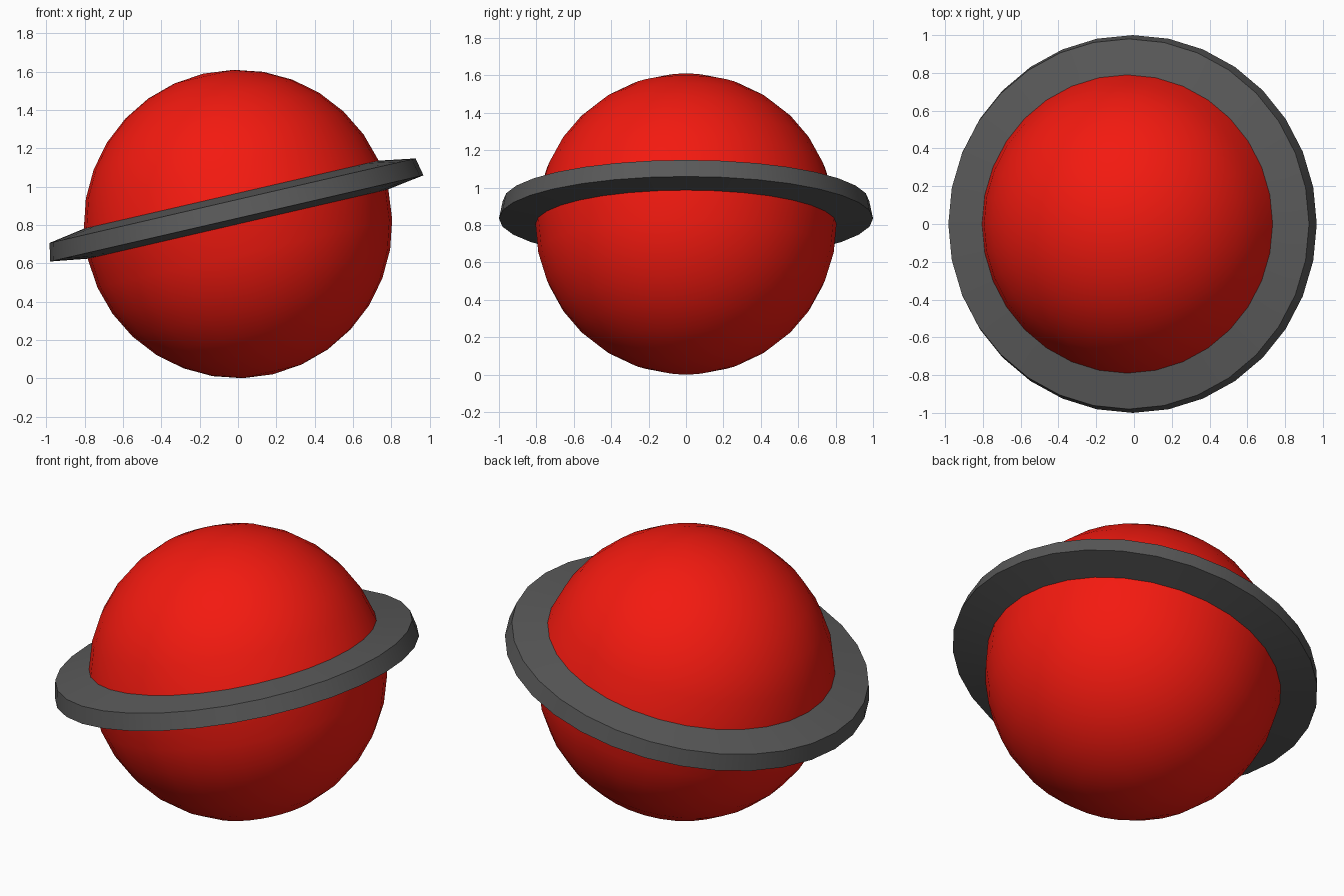
import bpy, bmesh
from math import radians, sin, cos, pi

if "Cube" in bpy.data.objects:
    bpy.data.objects.remove(bpy.data.objects["Cube"])

SEG, R = 32, 0.805
STEP = pi / 16
TILT = radians(-13)


def material(name, color):
    m = bpy.data.materials.new(name)
    m.diffuse_color = color
    m.use_nodes = True
    m.node_tree.nodes["Principled BSDF"].inputs["Base Color"].default_value = m.diffuse_color
    return m


def finish(bm, name, mat=None):
    bmesh.ops.recalc_face_normals(bm, faces=bm.faces)
    me = bpy.data.meshes.new(name)
    bm.to_mesh(me)
    bm.free()
    ob = bpy.data.objects.new(name, me)
    bpy.context.collection.objects.link(ob)
    ob.location = (0, 0, R)
    ob.rotation_euler = (0, TILT, 0)
    if mat:
        me.materials.append(mat)
    bpy.ops.object.select_all(action='DESELECT')
    ob.select_set(True)
    bpy.context.view_layer.objects.active = ob
    bpy.ops.object.shade_smooth_by_angle(angle=radians(30))
    return ob


# Globe, with the band just above the equator left open for the ring
bm = bmesh.new()
bmesh.ops.create_uvsphere(bm, u_segments=SEG, v_segments=16, radius=R)
bmesh.ops.recalc_face_normals(bm, faces=bm.faces)
band = [f for f in bm.faces if 0 < f.calc_center_median().z < R * sin(STEP)]
bmesh.ops.delete(bm, geom=band, context='FACES')
finish(bm, "globe", material("red", (0.9, 0.01, 0.005, 1)))

# Ring: tapered profile growing out of that band
profile = [(R, 0), (1.0, 0.03), (0.98, 0.125), (R * cos(STEP), R * sin(STEP))]
bm = bmesh.new()
loops = [[bm.verts.new((r * cos(2 * pi * i / SEG), r * sin(2 * pi * i / SEG), h))
          for i in range(SEG)] for r, h in profile]
for a, b in zip(loops, loops[1:]):
    for i in range(SEG):
        j = (i + 1) % SEG
        bm.faces.new((a[i], a[j], b[j], b[i]))
for f in bm.faces:
    f.normal_update()
finish(bm, "ring", material("dark_grey", (0.1, 0.1, 0.1, 1)))
